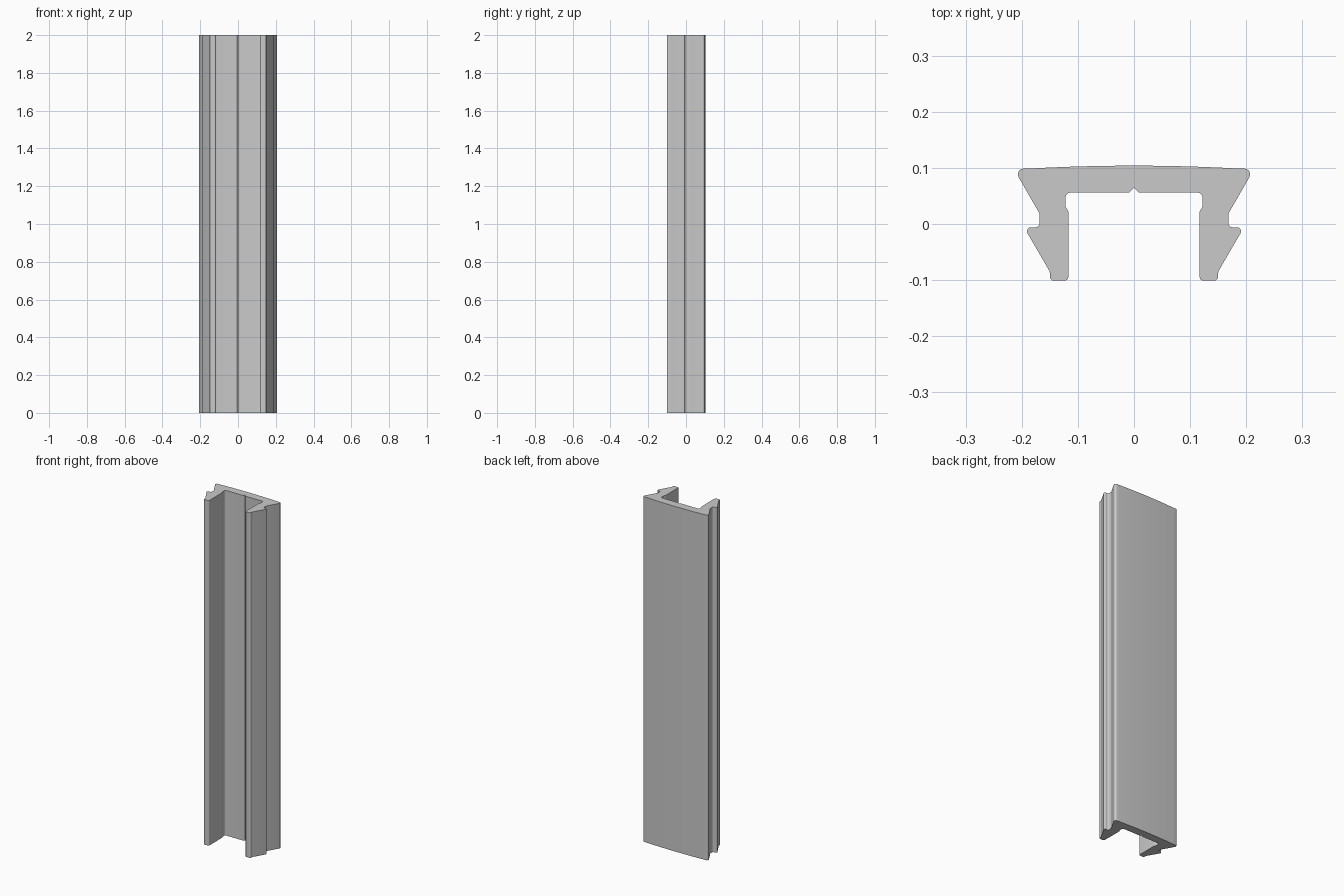
import bpy, bmesh, math
from mathutils import Vector

# Remove the default cube
cube = bpy.data.objects.get("Cube")
if cube:
    bpy.data.objects.remove(cube, do_unlink=True)

LENGTH = 2.0
HALF_WIDTH, CROWN, EDGE = 0.214, 0.104, 0.098


def fillet(prev, corner, nxt, radius, steps=5):
    """Points of a round that replaces a sharp corner."""
    a, b = (prev - corner).normalized(), (nxt - corner).normalized()
    half = a.angle(b) / 2
    centre = corner + (a + b).normalized() * radius / math.sin(half)
    start = (corner + a * radius / math.tan(half) - centre).normalized()
    end = (corner + b * radius / math.tan(half) - centre).normalized()
    return [centre + start.slerp(end, i / steps).normalized() * radius
            for i in range(steps + 1)]


# Half cross-section from the crown round to the inner notch: x, y, corner radius
crown = [(0.2 * t, CROWN - (CROWN - EDGE) * t * t, 0) for t in (0, .15, .3, .45, .6, .75, .9)]
outline = crown + [
    (HALF_WIDTH, EDGE, 0.010),    # outer wing tip
    (0.168, 0.018, 0.006),        # neck
    (0.168, -0.006, 0.008),       # snap groove
    (0.196, -0.006, 0.007),       # snap lip
    (0.150, -0.085, 0.010),       # leg taper
    (0.150, -0.101, 0.007),       # leg foot
    (0.117, -0.101, 0.007),
    (0.117, 0.022, 0.006),        # inner relief
    (0.122, 0.031, 0.006),
    (0.122, 0.056, 0.009),
    (0.009, 0.056, 0.002),        # centre notch
    (0.0, 0.065, 0),
]
pts = [Vector((x, y)) for x, y, r in outline]
half = []
for i, (x, y, r) in enumerate(outline):
    half += fillet(pts[i - 1], pts[i], pts[i + 1], r) if r else [pts[i]]
profile = half + [Vector((-p.x, p.y)) for p in reversed(half[1:-1])]

# Extrude the mirrored cross-section upward
bm = bmesh.new()
base = bm.faces.new([bm.verts.new((p.x, p.y, 0)) for p in profile])
top = bmesh.ops.extrude_face_region(bm, geom=[base], use_keep_orig=True)
bmesh.ops.translate(bm, vec=(0, 0, LENGTH),
                    verts=[v for v in top["geom"] if isinstance(v, bmesh.types.BMVert)])
bmesh.ops.recalc_face_normals(bm, faces=bm.faces)
mesh = bpy.data.meshes.new("channel_cover")
bm.to_mesh(mesh)
bm.free()
cover = bpy.data.objects.new("channel_cover", mesh)
bpy.context.collection.objects.link(cover)

# Plain grey finish
grey = bpy.data.materials.new("light_grey")
grey.use_nodes = True
colour = (0.59, 0.59, 0.59, 1)
grey.diffuse_color = colour
grey.node_tree.nodes["Principled BSDF"].inputs["Base Color"].default_value = colour
mesh.materials.append(grey)

# Smooth rounds, crisp ends
bpy.ops.object.select_all(action="DESELECT")
cover.select_set(True)
bpy.context.view_layer.objects.active = cover
bpy.ops.object.shade_smooth_by_angle(angle=math.radians(30))
